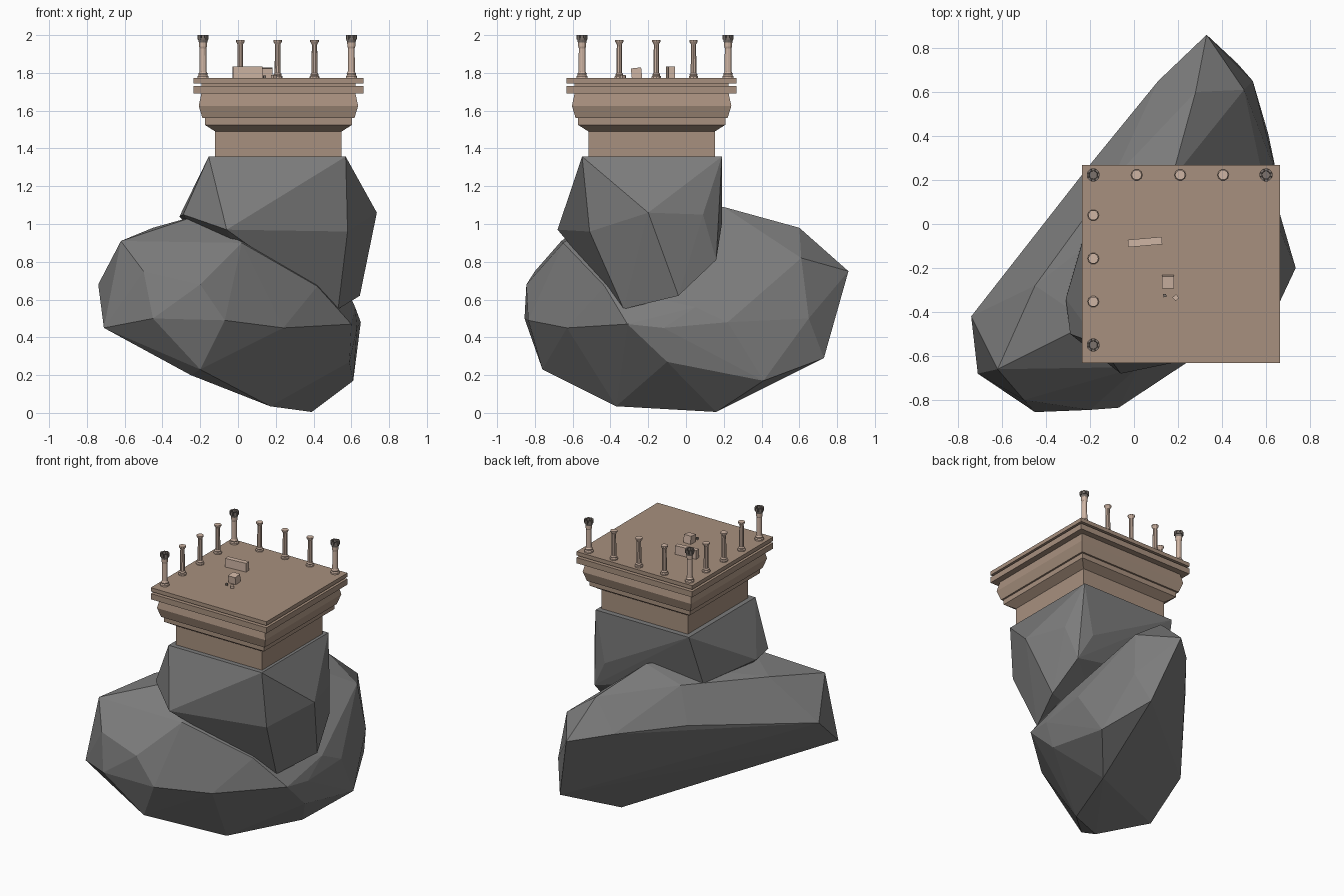
import bpy, bmesh, math
from mathutils import Matrix

if "Cube" in bpy.data.objects:
    bpy.data.objects.remove(bpy.data.objects["Cube"])

CX, CY, TOP = 0.214, -0.182, 1.772


def material(name, rgb):
    m = bpy.data.materials.new(name)
    m.diffuse_color = (*rgb, 1)
    m.use_nodes = True
    m.node_tree.nodes["Principled BSDF"].inputs["Base Color"].default_value = m.diffuse_color
    return m


ROCK = material("grey rock", (0.20, 0.20, 0.20))
STONE = material("tan stone", (0.39, 0.28, 0.21))
PALE = material("pale stone", (0.62, 0.46, 0.37))
DARK = material("dark weathered stone", (0.20, 0.17, 0.15))


def finish(bm, name, *mats):
    bmesh.ops.recalc_face_normals(bm, faces=bm.faces)
    me = bpy.data.meshes.new(name)
    bm.to_mesh(me)
    bm.free()
    ob = bpy.data.objects.new(name, me)
    for m in mats:
        me.materials.append(m)
    bpy.context.collection.objects.link(ob)
    return ob


def boulder(name, pts):
    bm = bmesh.new()
    vs = [bm.verts.new(p) for p in pts]
    res = bmesh.ops.convex_hull(bm, input=vs)
    junk = {g for g in res["geom_interior"] + res["geom_unused"] if isinstance(g, bmesh.types.BMVert)}
    bmesh.ops.delete(bm, geom=list(junk), context='VERTS')
    return finish(bm, name, ROCK)


def lathe(name, x, y, profile, sides, mats, phase=0.0):
    """Stack of (radius, z) rings, capped at both ends."""
    bm = bmesh.new()
    rings = []
    for r, z in profile:
        rings.append([bm.verts.new((x + r * math.cos(phase + 2 * math.pi * i / sides),
                                    y + r * math.sin(phase + 2 * math.pi * i / sides), z))
                      for i in range(sides)])
    for a, b in zip(rings, rings[1:]):
        for i in range(sides):
            j = (i + 1) % sides
            bm.faces.new((a[i], a[j], b[j], b[i]))
    bm.faces.new(rings[0][::-1])
    bm.faces.new(rings[-1])
    return finish(bm, name, *mats)


def block(name, loc, size, turn, tilt=0.0, mat=PALE):
    bm = bmesh.new()
    xf = (Matrix.Translation(loc) @ Matrix.Rotation(math.radians(turn), 4, 'Z')
          @ Matrix.Rotation(math.radians(tilt), 4, 'X') @ Matrix.Diagonal((*size, 1)))
    bmesh.ops.create_cube(bm, size=1, matrix=xf)
    return finish(bm, name, mat)


# Lower boulder, stretched along the diagonal
boulder("lower_boulder", [
    (-.74, -.42, .68), (-.71, -.68, .45), (-.45, -.855, .50), (-.20, -.845, .68), (-.07, -.835, .49),
    (-.62, -.66, .91), (-.50, -.80, .75), (-.20, -.76, .23), (-.25, -.68, .20), (.17, -.37, .035),
    (.39, .16, .005), (.61, .41, .17), (.65, .22, .48), (.62, .05, .56), (.47, .73, .29),
    (.33, .86, .75), (.54, .65, .50), (.50, .61, .82), (.28, .60, .98), (.17, .20, 1.09),
    (.11, .65, .78), (-.20, .27, .78), (-.20, -.45, 1.05), (.02, -.65, .90), (.42, -.43, .67),
    (.24, -.63, .45), (.60, -.31, .47), (.59, -.10, .27), (.63, -.12, .45),
    (-.10, .20, 1.01), (-.45, -.28, .98)])

# Upper boulder with a flat square top
boulder("upper_boulder", [
    (-.155, -.55, 1.357), (.57, -.55, 1.357), (.57, .19, 1.357), (-.155, .19, 1.357),
    (.735, -.20, 1.06), (.645, -.04, .62), (.53, -.33, .55), (.60, .16, .81), (.65, .09, 1.05),
    (.58, -.51, .96), (-.06, -.68, .97), (-.31, -.34, 1.04), (-.29, -.50, 1.05), (-.19, .08, 1.0),
    (.50, .19, 1.0), (.10, -.20, .60)])

# Square plinth with stepped moulding
R = math.sqrt(2)
steps = [(.335, 1.355), (.335, 1.49), (.390, 1.525), (.390, 1.56), (.402, 1.56), (.422, 1.625),
         (.408, 1.69), (.45, 1.69), (.45, 1.73), (.408, 1.73), (.408, 1.745), (.45, 1.745), (.45, TOP)]
lathe("plinth", CX, CY, [(r * R, z) for r, z in steps], 4, [STONE], math.pi / 4)

# Row columns along the back and left edges
E, B = -.185, .223
small = [(.026, TOP), (.026, 1.781), (.020, 1.786), (.022, 1.792), (.016, 1.80), (.0155, 1.86),
         (.014, 1.95), (.016, 1.954), (.023, 1.965), (.023, 1.974)]
spots = [(x, B) for x in (.012, .21, .405)] + [(E, y) for y in (.04, -.157, -.353)]
for n, (x, y) in enumerate(spots):
    lathe(f"column_{n + 1}", x, y, small, 10, [PALE])

# Taller corner columns with a dark crown capital
tall = [(.029, TOP), (.029, 1.782), (.023, 1.788), (.025, 1.796), (.019, 1.805), (.0175, 1.93),
        (.021, 1.94), (.022, 1.96), (.028, 1.985), (.022, 1.985), (.018, 1.975)]
for n, (x, y) in enumerate([(E, B), (.60, B), (E, -.55)]):
    ob = lathe(f"corner_column_{n + 1}", x, y, tall, 12, [PALE, DARK])
    for p in ob.data.polygons:
        p.material_index = int(p.center.z > 1.97)
    bm = bmesh.new()
    for i in range(8):
        a = i * math.pi / 4
        bmesh.ops.create_cube(bm, size=1, matrix=Matrix.Translation(
            (x + .024 * math.cos(a), y + .024 * math.sin(a), 1.988))
            @ Matrix.Rotation(a, 4, 'Z') @ Matrix.Diagonal((.010, .016, .024, 1)))
    finish(bm, f"crown_{n + 1}", DARK)

# Fallen rubble on the floor
block("long_fallen_block", (.05, -.082, TOP + .03), (.155, .034, .062), 5)
block("square_fallen_block", (.155, -.262, TOP + .027), (.055, .055, .055), 0, 6)
block("small_chip", (.19, -.335, TOP + .008), (.022, .022, .018), 40)
block("tiny_chip", (.14, -.325, TOP + .006), (.014, .014, .014), 10, 0, DARK)
